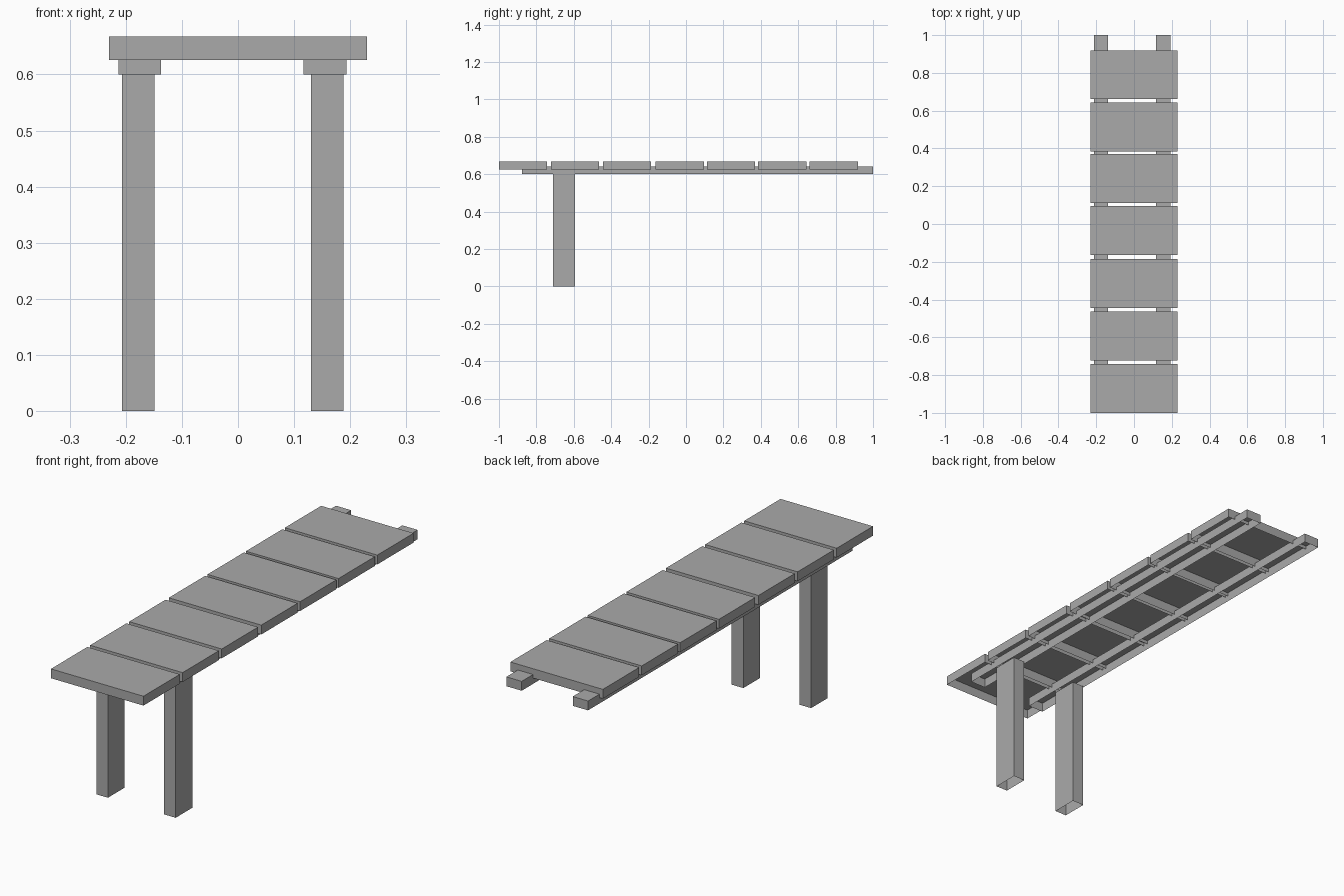
import bpy
import bmesh

cube = bpy.data.objects.get("Cube")
if cube:
    bpy.data.objects.remove(cube, do_unlink=True)

grey = bpy.data.materials.new("plain grey")
grey.use_nodes = True
colour = (0.4, 0.4, 0.4, 1)
grey.diffuse_color = colour
grey.node_tree.nodes["Principled BSDF"].inputs["Base Color"].default_value = colour


def open_box(name, low, high):
    """Box between two corners, with no underside."""
    size = [b - a for a, b in zip(low, high)]
    bm = bmesh.new()
    bmesh.ops.create_cube(bm, size=1)
    under = [f for f in bm.faces if f.normal.z < -0.5]
    bmesh.ops.delete(bm, geom=under, context='FACES_ONLY')
    for v in bm.verts:
        v.co = [(c + 0.5) * s for c, s in zip(v.co, size)]
    mesh = bpy.data.meshes.new(name)
    bm.to_mesh(mesh)
    bm.free()
    mesh.materials.append(grey)
    obj = bpy.data.objects.new(name, mesh)
    obj.location = low
    bpy.context.collection.objects.link(obj)


# Deck planks, slightly unevenly spaced
for i, y in enumerate((-1, -0.722, -0.444, -0.163, 0.112, 0.385, 0.661)):
    open_box(f"deck_plank_{i + 1}", (-0.23, y, 0.626), (0.23, y + 0.258, 0.668))

# A long rail and a post on each side
for side, rail_x, post_x in (("right", -0.213, -0.207), ("left", 0.117, 0.13)):
    open_box(f"{side}_rail", (rail_x, -0.877, 0.6), (rail_x + 0.076, 1, 0.642))
    open_box(f"{side}_post", (post_x, -0.711, 0), (post_x + 0.058, -0.593, 0.6))
